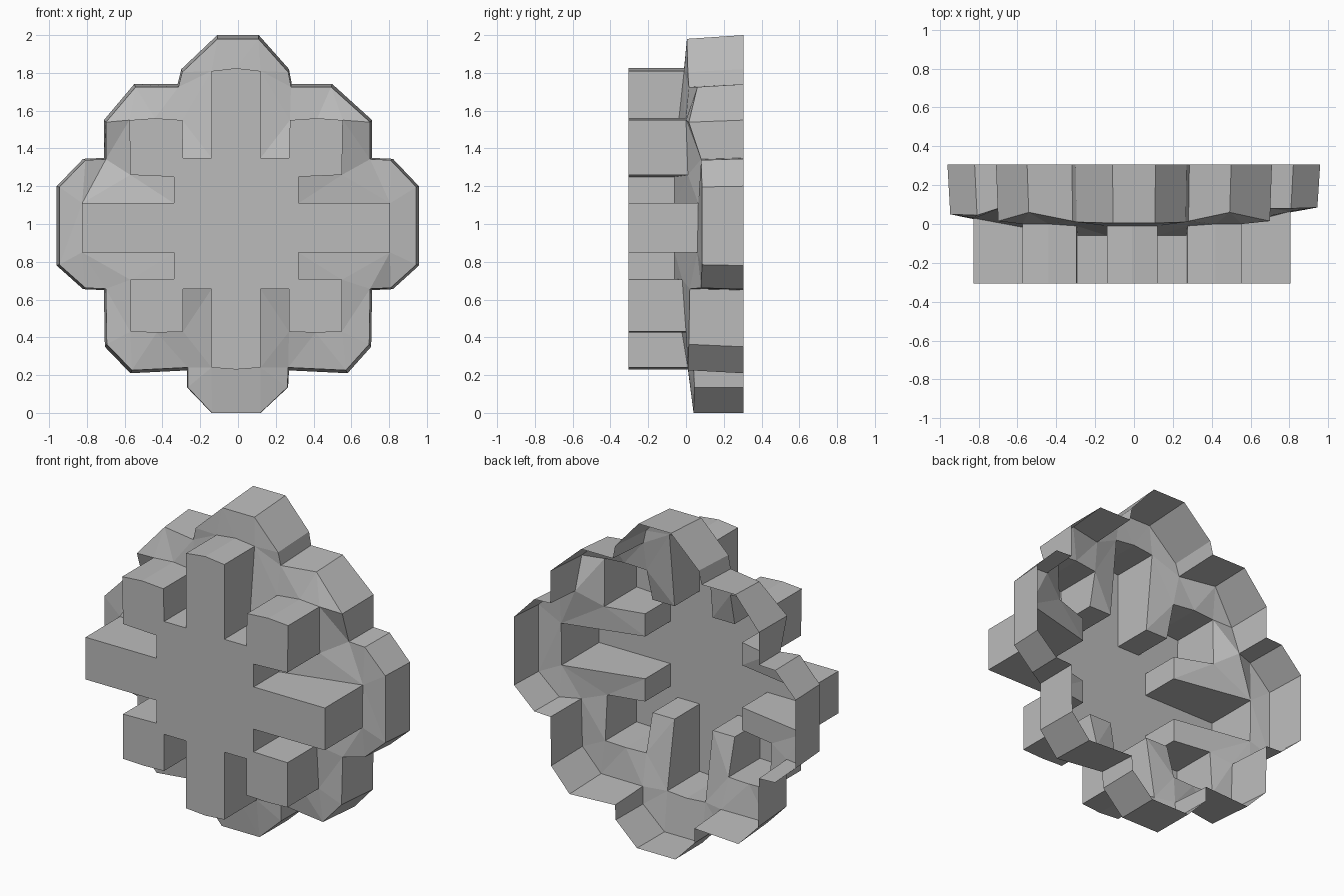
import bpy
from mathutils import Vector
from mathutils.geometry import delaunay_2d_cdt

default_cube = bpy.data.objects.get("Cube")
if default_cube:
    bpy.data.objects.remove(default_cube, do_unlink=True)

DEPTH = 0.305          # half of the total thickness
LEAN = -0.01           # the star sits slightly off centre

# One plain grey for the whole shell
grey = bpy.data.materials.new("plain_grey")
grey.use_nodes = True
tone = (0.5, 0.5, 0.5, 1)
grey.diffuse_color = tone
grey.node_tree.nodes["Principled BSDF"].inputs["Base Color"].default_value = tone


def make_part(name, verts, faces):
    """Create one flat-shaded sheet of the shell."""
    mesh = bpy.data.meshes.new(name)
    mesh.from_pydata(verts, [], faces)
    mesh.validate()
    mesh.update()
    mesh.materials.append(grey)
    part = bpy.data.objects.new(name, mesh)
    bpy.context.collection.objects.link(part)
    return part


def band(name, first, second):
    """Join two matching closed loops with a strip of quads."""
    count = len(first)
    faces = []
    for i in range(count):
        j = (i + 1) % count
        faces.append((i, j, count + j, count + i))
    return make_part(name, first + second, faces)


# Star outline, right half from top to bottom: half width, height, rear depth
star_half = [
    (0, 1.825, -.01), (.13, 1.81, -.01), (.13, 1.35, -.06), (.28, 1.35, -.06),
    (.285, 1.55, -.01), (.43, 1.56, 0), (.565, 1.55, 0), (.56, 1.26, .01),
    (.33, 1.25, -.06), (.33, 1.11, -.06), (.815, 1.11, .065), (.815, .85, .06),
    (.33, .85, -.06), (.33, .71, -.06), (.56, .705, -.02), (.56, .43, 0),
    (.42, .425, 0), (.28, .43, 0), (.28, .655, -.06), (.13, .655, -.06),
    (.13, .24, .01), (0, .23, .01),
]

# Lobed rim: right width, left width, height, front depth
rim_rows = [
    (.11, .11, 2, .005), (.27, .3, 1.82, .01), (.285, .32, 1.74, .015),
    (.5, .55, 1.74, .06), (.71, .71, 1.55, .015), (.71, .71, 1.35, .08),
    (.82, .82, 1.345, .08), (.958, .96, 1.2, .085), (.958, .96, .78, .085),
    (.82, .82, .655, .08), (.71, .71, .65, .02), (.705, .705, .35, .015),
    (.58, .57, .21, .01), (.27, .27, .225, .04), (.265, .27, .135, .045),
    (.12, .14, 0, .04),
]


def side_depth(x, y):
    """The far lobe on the -x side sits a little further forward."""
    return y - 0.035 if x < -0.75 else y


# Star loops: flat at the front, stepped at the rear
star = [(x + LEAN, z, y) for x, z, y in star_half]
star += [(LEAN - x, z, y) for x, z, y in reversed(star_half) if x > 0]
star_front = [(x, -DEPTH, z) for x, z, y in star]
star_rear = [(x, side_depth(x, y), z) for x, z, y in star]

# Rim loops: the front one is drawn in slightly
rim = [(right, z, y) for right, left, z, y in rim_rows]
rim += [(-left, z, y) for right, left, z, y in reversed(rim_rows)]
rim_rear = [(x, DEPTH, z) for x, z, y in rim]
rim_front = []
for x, z, y in rim:
    inset_z = z if z < 0.15 else 1 + (z - 1) * 0.98
    rim_front.append((x * 0.985, side_depth(x, y), inset_z))

# Front face of the star, its walls and the outer skirt
make_part("star_face", star_front, [tuple(range(len(star_front)))])
band("star_walls", star_rear, star_front)
band("outer_skirt", rim_rear, rim_front)

# Faceted shoulder filling between the star walls and the skirt
loops = rim_front + star_rear
flat = [Vector((x, z)) for x, y, z in loops]
split = len(rim_front)
regions = [list(range(split)), list(range(split, len(loops)))]
regions = [region[::-1] for region in regions]
result = delaunay_2d_cdt(flat, [], regions, 1, 1e-5)
points, triangles, sources, owners = result[0], result[2], result[3], result[5]
shoulder_verts = []
for point, source in zip(points, sources):
    depth = loops[source[0]][1] if source else 0
    shoulder_verts.append((point.x, depth, point.y))
shoulder_faces = [tuple(tri) for tri, owner in zip(triangles, owners)
                  if 1 not in owner]
make_part("shoulder", shoulder_verts, shoulder_faces)
